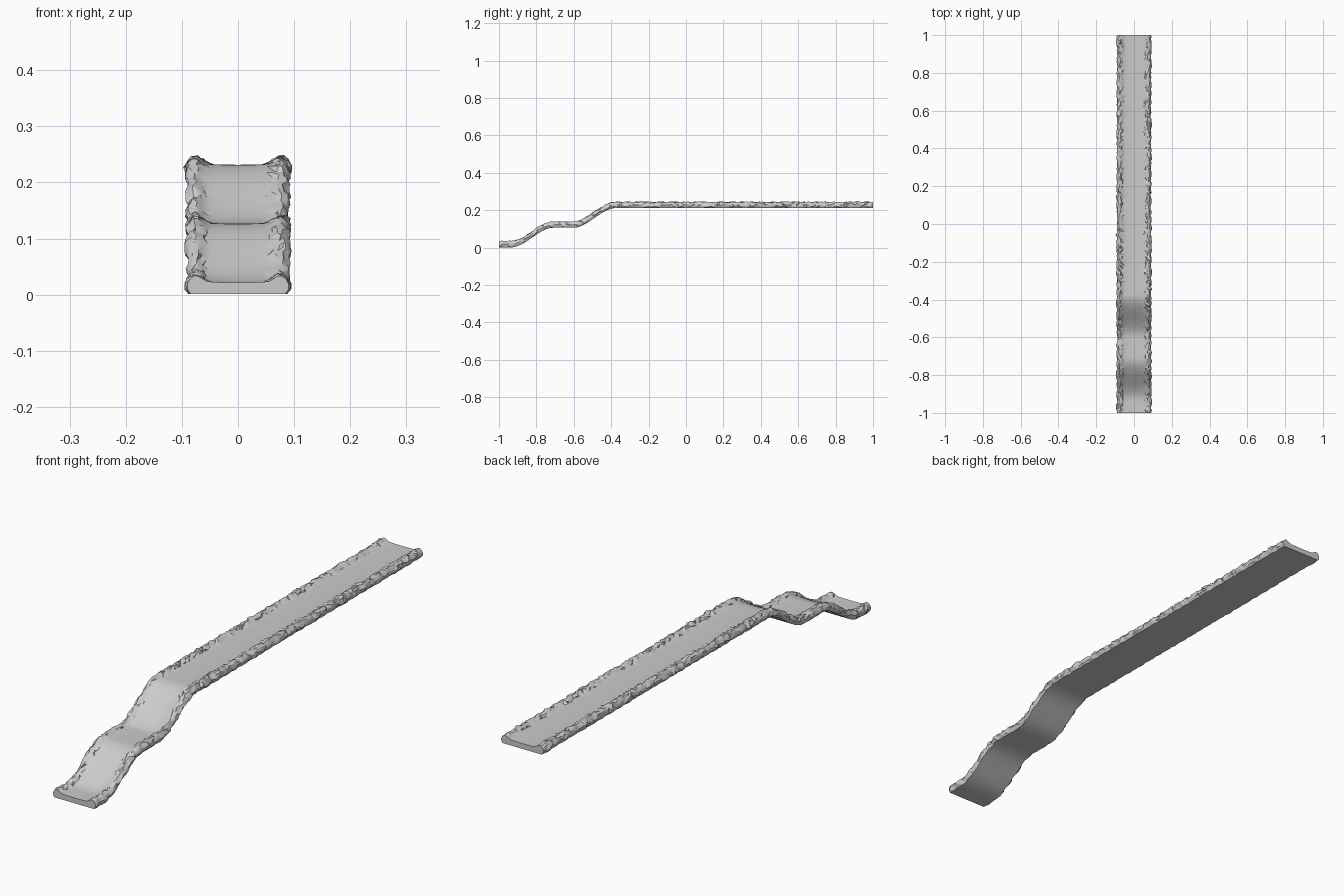
import bpy, bmesh, math, random

if "Cube" in bpy.data.objects:
    bpy.data.objects.remove(bpy.data.objects["Cube"])

SEG = 1 / 3          # length of one path module
STEP = 0.105         # height gained by each ramp
BASE = 0.001
ROWS = 30

stone = bpy.data.materials.new("pale grey stone")
stone.diffuse_color = (0.6, 0.6, 0.6, 1)
stone.use_nodes = True
stone.node_tree.nodes["Principled BSDF"].inputs["Base Color"].default_value = stone.diffuse_color

# half cross-section from the middle of the floor out to the bottom edge:
# (x, z, sideways jitter, vertical jitter)
PROFILE = [(0.0, 0.0205, 0, 0), (0.025, 0.021, 0, 0), (0.045, 0.0215, 0.002, 0),
           (0.056, 0.0235, 0.006, 0.0015), (0.065, 0.0290, 0.004, 0.004),
           (0.074, 0.0345, 0.003, 0.003), (0.082, 0.0345, 0.003, 0.003),
           (0.090, 0.0270, 0.003, 0.004), (0.095, 0.0170, 0.003, 0.003),
           (0.094, 0.0080, 0.003, 0.002), (0.088, 0.0, 0.001, 0)]


def ramp(t):
    """Smooth rise through the middle of a ramp module."""
    u = min(max((t * SEG - 0.065) / 0.225, 0), 1)
    return STEP * u * u * (3 - 2 * u)


def boulder_rim(rng):
    """Bulge along one rim: stones of random length with notches between."""
    bulge, left = [], 0
    while len(bulge) <= ROWS:
        size = rng.choice([3, 4, 5, 6])
        height = rng.uniform(0.6, 1.0)
        for i in range(size):
            bulge.append(height * math.sin(math.pi * (i + 0.5) / size) ** 0.5)
    bulge[0] = bulge[ROWS] = 0.55
    return bulge


def path_module(name, y0, z0, sloped, seed):
    rng = random.Random(seed)
    rims = {s: boulder_rim(rng) for s in (-1, 1)}
    bm = bmesh.new()
    rings = []
    for r in range(ROWS + 1):
        t = r / ROWS
        end = r in (0, ROWS)
        lift = z0 + (ramp(t) if sloped else 0)
        halves = {}
        for s in (-1, 1):
            b = rims[s][r]
            pts = []
            for x, z, jx, jz in PROFILE:
                k = 0 if end else 1
                px = x + k * rng.uniform(-jx, jx)
                pz = z + k * rng.uniform(-jz, jz)
                if x > 0.05:                        # rocky part of the section
                    px -= (1 - b) * 0.010 * (x - 0.05) / 0.045
                    if pz > 0.0215:
                        pz = 0.0215 + (pz - 0.0215) * (0.55 + 0.5 * b)
                py = y0 + t * SEG
                if k and 0.06 < x and z > 0:
                    py += rng.uniform(-0.003, 0.003)
                pts.append((s * min(px, 0.0985), py, lift + min(pz, 0.038)))
            halves[s] = pts
        ring = halves[-1][:0:-1] + halves[1]
        rings.append([bm.verts.new(p) for p in ring])
    n = len(rings[0])
    # top, rims and underside
    for a, c in zip(rings, rings[1:]):
        for i in range(n):
            j = (i + 1) % n
            bm.faces.new((a[i], a[j], c[j], c[i]))
    # flat end faces
    bm.faces.new(rings[0])
    bm.faces.new(rings[-1])
    bmesh.ops.recalc_face_normals(bm, faces=bm.faces)
    # chip the rocky rims into triangles
    rocky = [f for f in bm.faces if len(f.verts) == 4
             and 0.05 < abs(f.calc_center_median().x)]
    bmesh.ops.triangulate(bm, faces=rocky, quad_method='SHORT_EDGE')
    mesh = bpy.data.meshes.new(name)
    bm.to_mesh(mesh)
    bm.free()
    mesh.materials.append(stone)
    ob = bpy.data.objects.new(name, mesh)
    bpy.context.collection.objects.link(ob)
    bpy.ops.object.select_all(action='DESELECT')
    ob.select_set(True)
    bpy.context.view_layer.objects.active = ob
    bpy.ops.object.shade_smooth_by_angle(angle=math.radians(30))


# two ramps at the front, then four level stretches
for i in range(6):
    sloped = i < 2
    path_module("ramp_path" if sloped else "level_path", -1 + i * SEG,
                BASE * (i == 0) + min(i, 2) * STEP + BASE * (i > 0), sloped, 11 + i)
